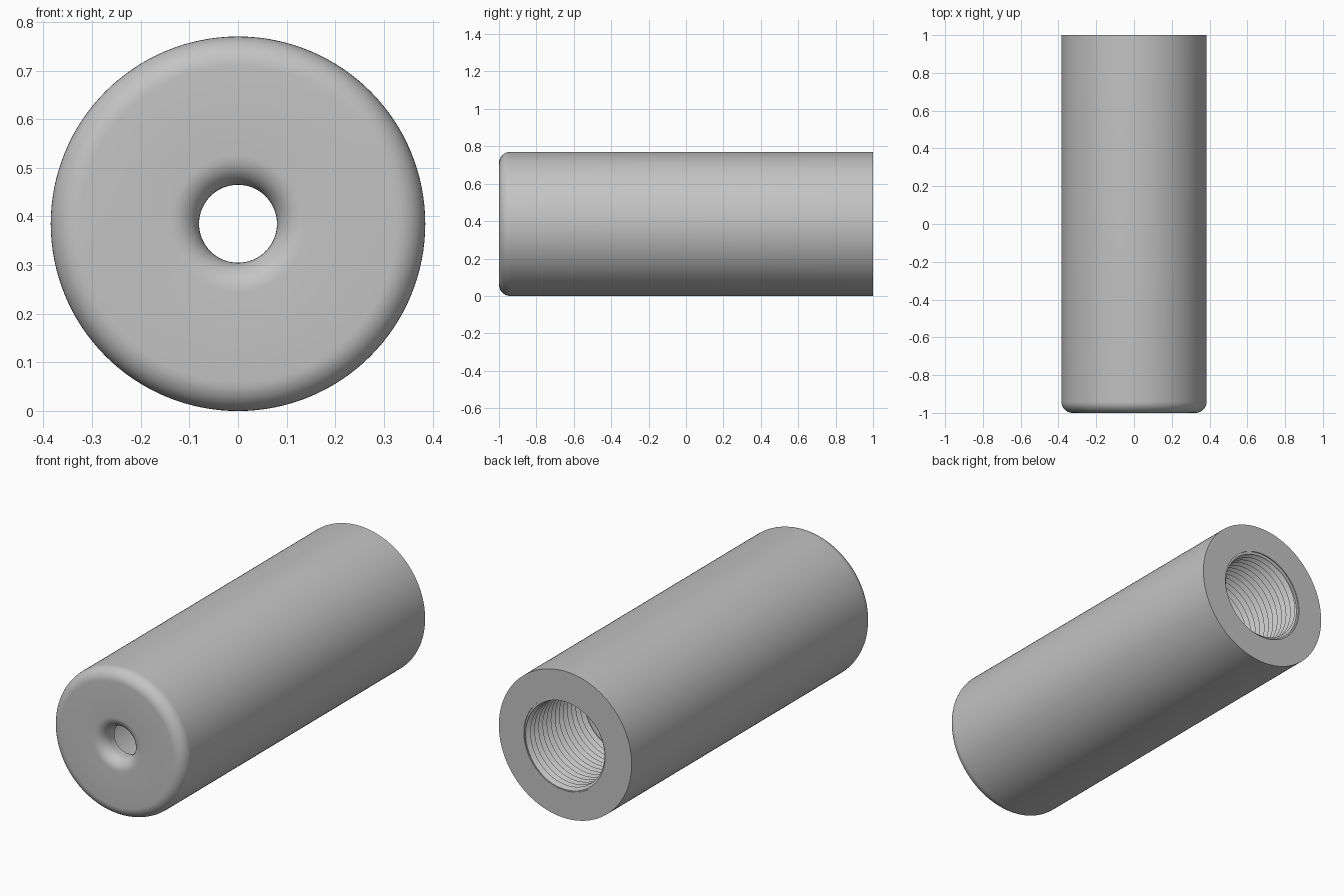
import bpy, bmesh, math
from mathutils import Matrix, Vector

cube = bpy.data.objects.get("Cube")
if cube:
    bpy.data.objects.remove(cube, do_unlink=True)

R = 0.385            # outer radius, also the axis height
HOLE = 0.08          # front hole radius
FILLET = 0.06        # rounding of the front edges
MAJOR, MINOR = 0.24, 0.22   # thread radii
PITCH = 0.034
THREAD_START, THREAD_END = 0.53, 0.995
SEGS = 128

grey = bpy.data.materials.new("satin_grey")
grey.use_nodes = True
colour = (0.55, 0.55, 0.55, 1)
grey.diffuse_color = colour
grey.node_tree.nodes["Principled BSDF"].inputs["Base Color"].default_value = colour


def finish(name, bm, angle):
    mesh = bpy.data.meshes.new(name)
    bm.to_mesh(mesh)
    bm.free()
    obj = bpy.data.objects.new(name, mesh)
    obj.location.z = R
    mesh.materials.append(grey)
    bpy.context.collection.objects.link(obj)
    bpy.ops.object.select_all(action='DESELECT')
    obj.select_set(True)
    bpy.context.view_layer.objects.active = obj
    bpy.ops.object.shade_smooth_by_angle(angle=math.radians(angle))
    return obj


def fillet(cr, cy, start, end, steps=10):
    """Arc of (radius, y) points around a centre, angles in degrees."""
    angles = [math.radians(start + (end - start) * i / steps) for i in range(steps + 1)]
    return [(cr + FILLET * math.cos(a), cy + FILLET * math.sin(a)) for a in angles]


# Tube: one closed profile turned around the y axis
profile = [(MAJOR, 1), (R, 1)]
profile += fillet(R - FILLET, FILLET - 1, 0, -90)
profile += fillet(HOLE + FILLET, FILLET - 1, -90, -180)
profile += [(HOLE, -0.91), (MINOR, -0.91), (MINOR, THREAD_START), (MAJOR, THREAD_START)]
bm = bmesh.new()
verts = [bm.verts.new((r, y, 0)) for r, y in profile]
edges = [bm.edges.new((v, verts[(i + 1) % len(verts)])) for i, v in enumerate(verts)]
bmesh.ops.spin(bm, geom=verts + edges, cent=(0, 0, 0), axis=(0, 1, 0),
               angle=math.tau, steps=SEGS, use_merge=True)
bmesh.ops.remove_doubles(bm, verts=bm.verts, dist=1e-5)
bmesh.ops.recalc_face_normals(bm, faces=bm.faces)
finish("tube_body", bm, 30)

# Internal thread: helical rows whose ends meet one turn later
bm = bmesh.new()
turns = math.ceil((THREAD_END - THREAD_START) / PITCH) + 3
rows = []
for k in range(2 * turns):
    r = MINOR if k % 2 else MAJOR
    y0 = THREAD_START + PITCH * (k / 2 - 1.5)
    rows.append([bm.verts.new(Matrix.Rotation(math.tau * i / SEGS, 3, 'Y')
                 @ Vector((r, y0 + PITCH * i / SEGS, 0))) for i in range(SEGS + 1)])
for a, b in zip(rows, rows[1:]):
    for i in range(SEGS):
        bm.faces.new((a[i], a[i + 1], b[i + 1], b[i]))
bmesh.ops.remove_doubles(bm, verts=bm.verts, dist=1e-5)

# Trim both ends square and cap them out to the bore wall
for y, side in ((THREAD_START, -1), (THREAD_END, 1)):
    cut = bmesh.ops.bisect_plane(bm, geom=bm.verts[:] + bm.edges[:] + bm.faces[:],
                                 plane_co=(0, y, 0), plane_no=(0, side, 0),
                                 clear_outer=True)["geom_cut"]
    rim = [e for e in cut if isinstance(e, bmesh.types.BMEdge)]
    cap = bmesh.ops.extrude_edge_only(bm, edges=rim)["geom"]
    for v in (g for g in cap if isinstance(g, bmesh.types.BMVert)):
        scale = MAJOR / math.hypot(v.co.x, v.co.z)
        v.co.x *= scale
        v.co.z *= scale

# Point the thread's faces in toward the axis
bmesh.ops.recalc_face_normals(bm, faces=bm.faces)
bm.normal_update()
facing = sum(f.normal.x * f.calc_center_median().x
             + f.normal.z * f.calc_center_median().z for f in bm.faces)
if facing > 0:
    bmesh.ops.reverse_faces(bm, faces=bm.faces)
finish("internal_thread", bm, 30)
